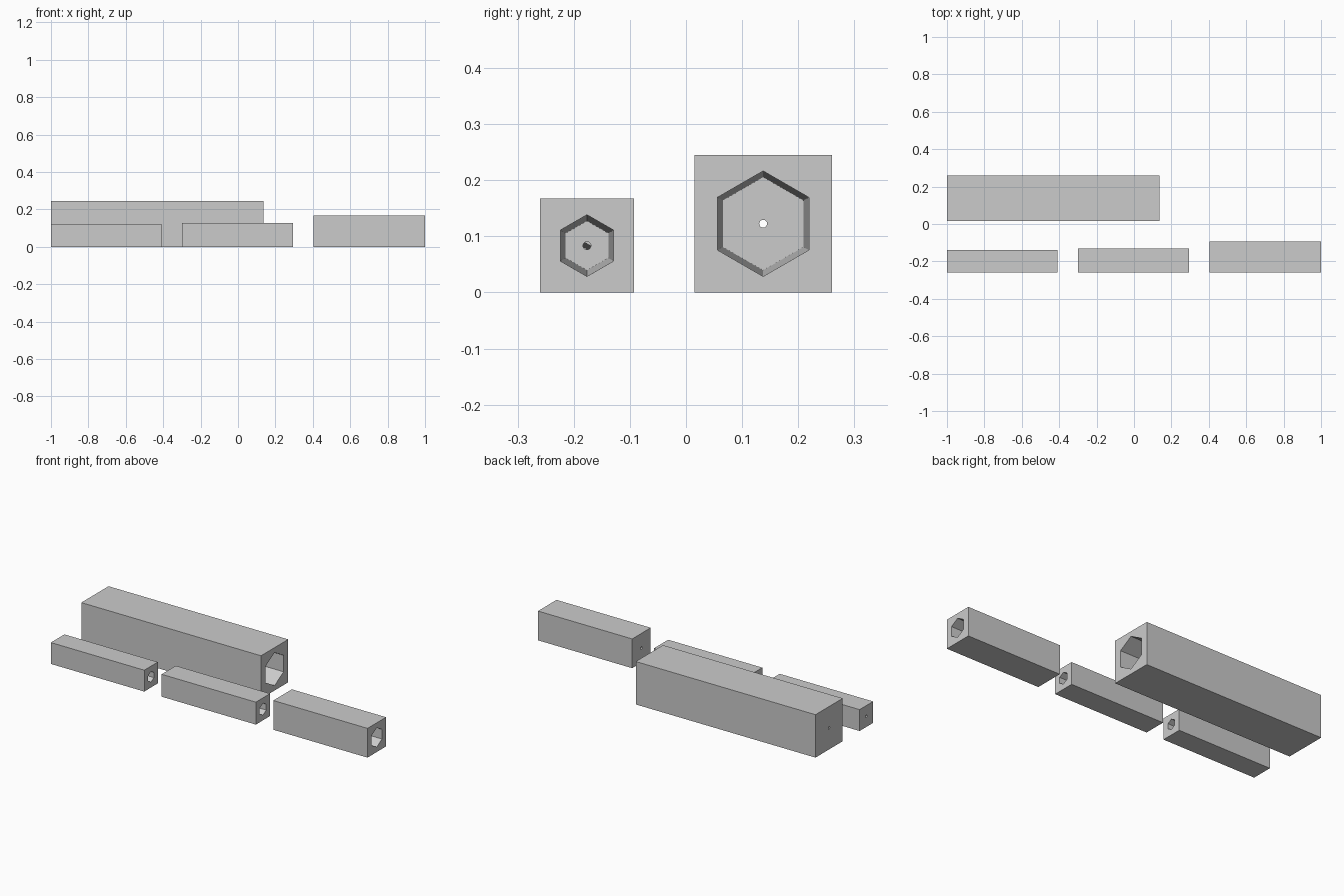
import bpy, bmesh
from math import sin, cos, tau

if "Cube" in bpy.data.objects:
    bpy.data.objects.remove(bpy.data.objects["Cube"])


def mesh_object(name, bm):
    bmesh.ops.recalc_face_normals(bm, faces=bm.faces)
    mesh = bpy.data.meshes.new(name)
    bm.to_mesh(mesh)
    bm.free()
    obj = bpy.data.objects.new(name, mesh)
    bpy.context.collection.objects.link(obj)
    return obj


def prism(name, sides, x0, r0, x1, r1, y, z):
    """Tapered prism along x with a corner pointing up."""
    bm = bmesh.new()
    rings = []
    for x, r in ((x0, r0), (x1, r1)):
        rings.append([bm.verts.new((x, y + r * sin(tau * i / sides), z + r * cos(tau * i / sides)))
                      for i in range(sides)])
    bm.faces.new(rings[0])
    bm.faces.new(rings[1])
    for i in range(sides):
        j = (i + 1) % sides
        bm.faces.new((rings[0][i], rings[0][j], rings[1][j], rings[1][i]))
    return mesh_object(name, bm)


def carve(obj, cutter):
    mod = obj.modifiers.new("carve", 'BOOLEAN')
    mod.operation = 'DIFFERENCE'
    mod.solver = 'EXACT'
    mod.object = cutter
    bpy.context.view_layer.objects.active = obj
    bpy.ops.object.modifier_apply(modifier=mod.name)
    bpy.data.objects.remove(cutter)


def mould_block(name, x0, x1, y0, size, r_open, r_floor):
    # square block
    bm = bmesh.new()
    bmesh.ops.create_cube(bm, size=1)
    for v in bm.verts:
        v.co.x = x0 if v.co.x < 0 else x1
        v.co.y = y0 if v.co.y < 0 else y0 + size
        v.co.z = 0 if v.co.z < 0 else size
    block = mesh_object(name, bm)
    y, z = y0 + size / 2, size / 2
    # deep tapered hexagonal pocket open at the right end
    carve(block, prism("pocket", 6, x0 + 0.04, r_floor, x1 + 0.005, r_open, y, z))
    # small vent hole through the closed end
    carve(block, prism("vent", 24, x0 - 0.02, 0.007, x0 + 0.06, 0.007, y, z))


# name, left, right, front, width, pocket opening and floor radius
for spec in (
    ("large_block", -1.0, 0.135, 0.015, 0.245, 0.094, 0.083),
    ("small_block_left", -1.0, -0.41, -0.26, 0.122, 0.030, 0.022),
    ("small_block_middle", -0.30, 0.295, -0.26, 0.128, 0.034, 0.024),
    ("small_block_right", 0.405, 1.0, -0.26, 0.167, 0.055, 0.044),
):
    mould_block(*spec)
